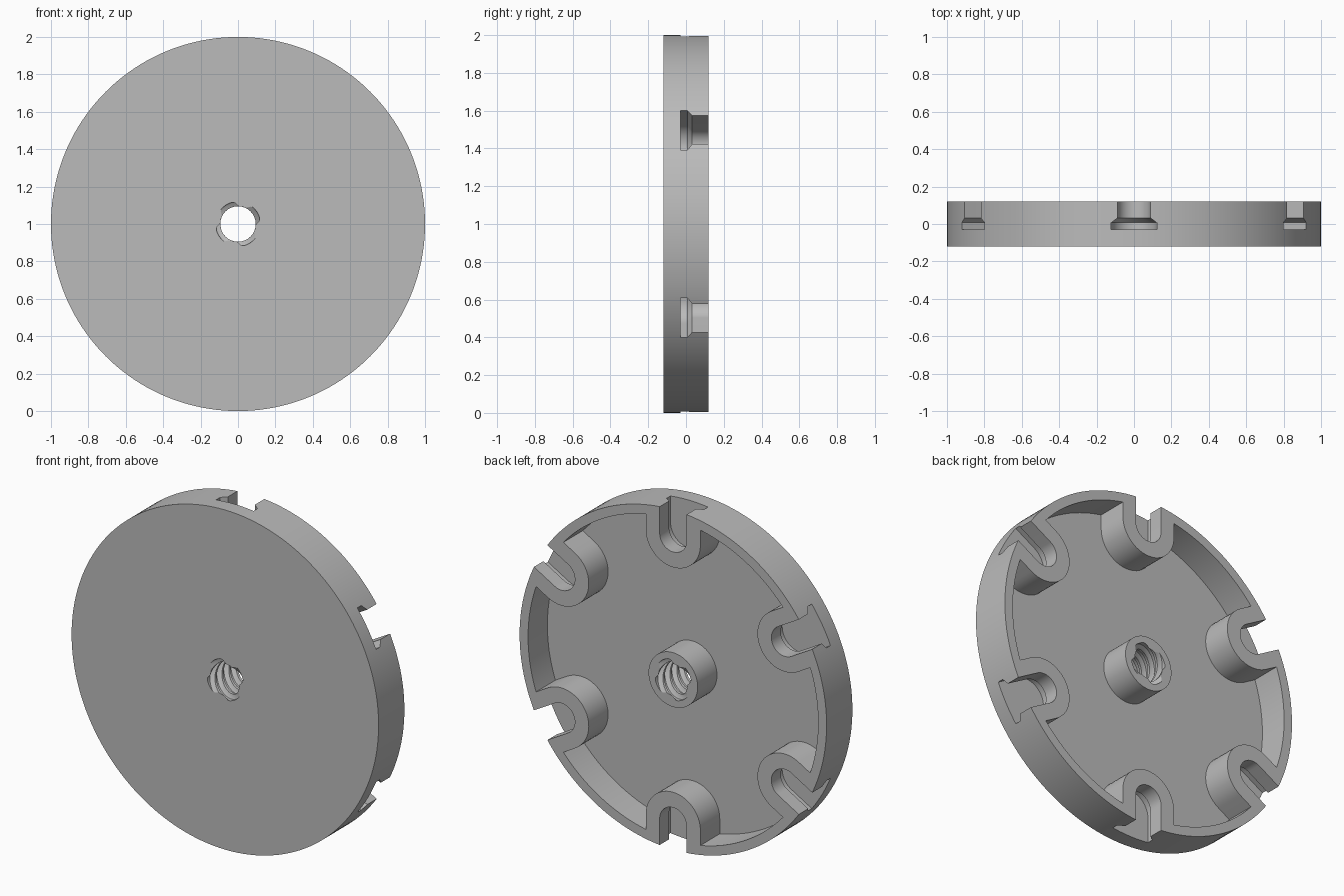
import bpy, bmesh, math
from mathutils import Matrix, Vector

if "Cube" in bpy.data.objects:
    bpy.data.objects.remove(bpy.data.objects["Cube"], do_unlink=True)

BACK, FLOOR = 0.12, -0.06      # back rim and recess floor along y
SLOT_RADIUS = 0.84             # centre of each slot's round end
CENTRE = Vector((0, 0, 1))

grey = bpy.data.materials.new("grey")
grey.use_nodes = True
grey.diffuse_color = (0.5, 0.5, 0.5, 1)
grey.node_tree.nodes["Principled BSDF"].inputs["Base Color"].default_value = (0.5, 0.5, 0.5, 1)


def loft(name, sections, turn=0):
    """Closed solid through (y, [(x, z), ...]) sections, turned about y."""
    bm = bmesh.new()
    rings = [[bm.verts.new((x, y, z)) for x, z in pts] for y, pts in sections]
    count = len(rings[0])
    for low, high in zip(rings, rings[1:]):
        for i in range(count):
            j = (i + 1) % count
            bm.faces.new((low[i], low[j], high[j], high[i]))
    bm.faces.new(rings[0])
    bm.faces.new(rings[-1])
    bmesh.ops.recalc_face_normals(bm, faces=bm.faces)
    bm.transform(Matrix.Translation(CENTRE) @ Matrix.Rotation(turn, 4, "Y"))
    mesh = bpy.data.meshes.new(name)
    bm.to_mesh(mesh)
    bm.free()
    mesh.materials.append(grey)
    obj = bpy.data.objects.new(name, mesh)
    bpy.context.collection.objects.link(obj)
    return obj


def circle(r, n):
    return [(r * math.cos(math.tau * i / n), r * math.sin(math.tau * i / n)) for i in range(n)]


def u_shape(w, end=1.1, n=24):
    """U outline pointing outwards along +z with a round inner end."""
    arc = [(w * math.cos(math.pi * i / n), SLOT_RADIUS - w * math.sin(math.pi * i / n))
           for i in range(n + 1)]
    return [(w, end)] + arc + [(-w, end)]


def thread(turn, starts=4, steps=16):
    """Cross-section of a bore with several thread grooves."""
    pts = []
    for i in range(starts * steps):
        t = (i % steps) / steps
        depth = max(0, min(1, (0.36 - abs(t - 0.5)) / 0.14))
        a = math.tau * i / (starts * steps) + turn
        r = 0.095 + 0.025 * depth
        pts.append((r * math.cos(a), r * math.sin(a)))
    return pts


def cut(target, cutter):
    mod = target.modifiers.new("cut", "BOOLEAN")
    mod.operation, mod.solver, mod.object = "DIFFERENCE", "EXACT", cutter
    bpy.context.view_layer.objects.active = target
    bpy.ops.object.modifier_apply(modifier=mod.name)
    bpy.data.objects.remove(cutter, do_unlink=True)


# Round plate
disc = loft("slotted_disc", [(-BACK, circle(1, 160)), (BACK, circle(1, 160))])

# Recess behind the plate, leaving the rim, hub and slot bosses standing
recess = loft("recess", [(FLOOR, circle(0.945, 160)), (0.2, circle(0.945, 160))])
cut(recess, loft("hub", [(-0.1, circle(0.16, 64)), (0.3, circle(0.16, 64))]))
for k in range(6):
    boss = u_shape(0.178)
    cut(recess, loft("boss", [(-0.1, boss), (0.3, boss)], k * math.pi / 3))
cut(disc, recess)

# Six undercut slots open at the rim and the back
for k in range(6):
    wide, narrow = u_shape(0.122), u_shape(0.0875)
    slot = loft("slot", [(-0.03, wide), (0.007, wide), (0.032, narrow), (0.2, narrow)],
                k * math.pi / 3)
    cut(disc, slot)

# Threaded bore through the hub
lead, layers = 0.26, 40
levels = [-0.15 + 0.3 * i / layers for i in range(layers + 1)]
cut(disc, loft("bore", [(y, thread(-math.tau * y / lead)) for y in levels]))

bpy.ops.object.select_all(action="DESELECT")
disc.select_set(True)
bpy.context.view_layer.objects.active = disc
bpy.ops.object.shade_smooth_by_angle(angle=math.radians(25))
